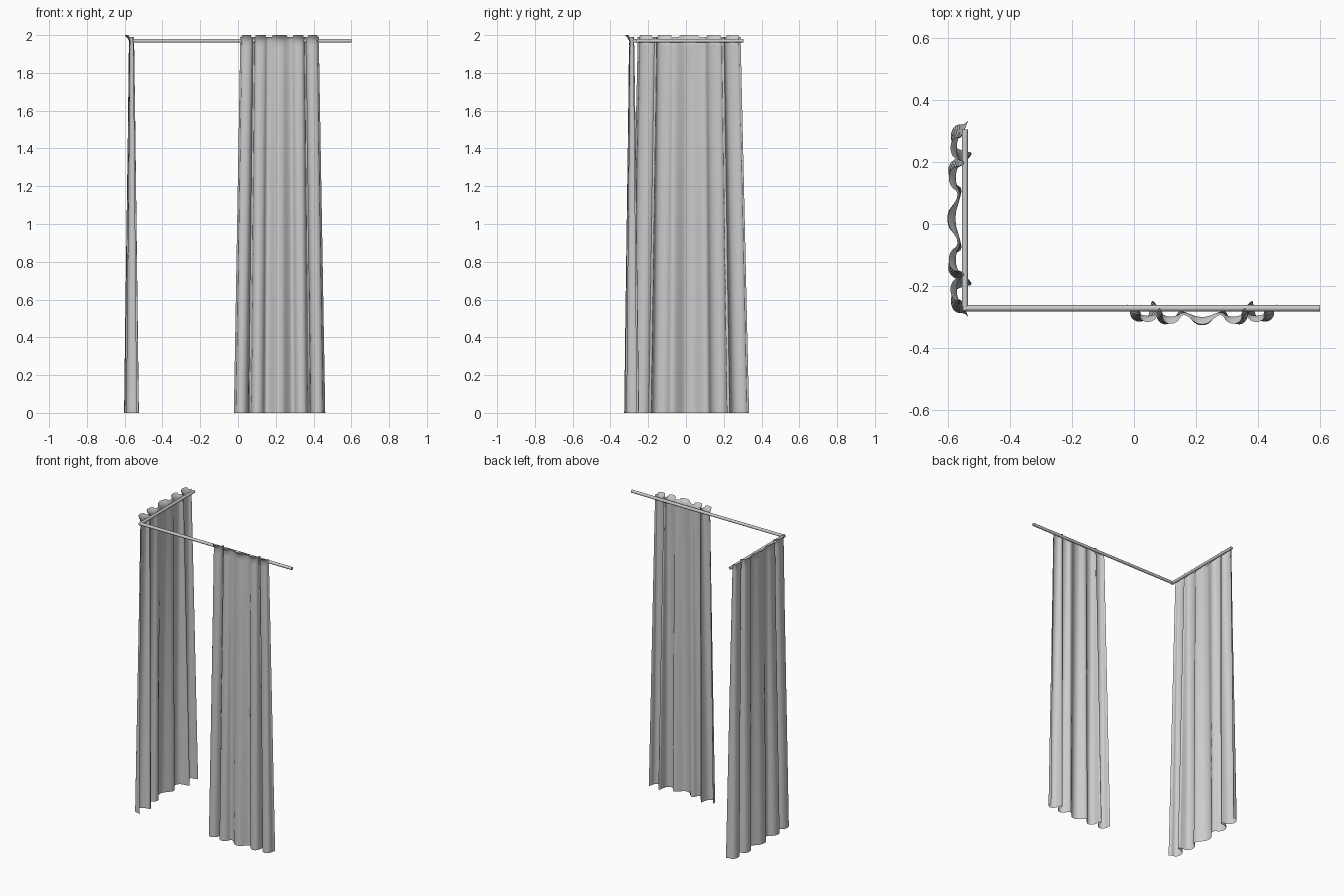
import bpy, bmesh, math
from mathutils import Vector, Matrix

if "Cube" in bpy.data.objects:
    bpy.data.objects.remove(bpy.data.objects["Cube"])

# Half of the pleat section: (position along the rail 0..1, outward depth 0..1)
HALF = [(0, 1), (.09, .92), (.17, .66), (.25, .43), (.32, .45), (.37, .75),
        (.44, .93), (.53, .94), (.60, .72), (.625, .3), (.635, .05), (.675, .0),
        (.69, .3), (.73, .66), (.81, .84), (.90, .80), (.955, .6), (.965, .3), (1, .12)]
SECTION = [(-u, d) for u, d in reversed(HALF[1:])] + HALF

# Rows up the cloth: (z, width factor, inner offset, fold depth)
ROWS = [(0, 1, 0, .077), (.5, .964, .006, .065), (1, .929, .012, .052),
        (1.5, .893, .018, .039), (1.94, .862, .024, .028), (1.968, .858, .026, .024),
        (1.985, .86, .025, .035), (1.997, .862, .024, .050)]


def smooth_path(pts, steps=3):
    """Catmull-Rom resampling of the pleat section."""
    out = []
    p = [Vector(q) for q in pts]
    p = [p[0]] + p + [p[-1]]
    for i in range(1, len(p) - 2):
        a, b, c, d = p[i - 1:i + 3]
        for s in range(steps):
            t = s / steps
            out.append(.5 * (2 * b + (c - a) * t + (2 * a - 5 * b + 4 * c - d) * t * t
                             + (3 * b - a - 3 * c + d) * t ** 3))
    return out + [p[-1]]


def finish(name, bm, angle):
    me = bpy.data.meshes.new(name)
    bm.to_mesh(me)
    bm.free()
    ob = bpy.data.objects.new(name, me)
    bpy.context.collection.objects.link(ob)
    bpy.ops.object.select_all(action='DESELECT')
    ob.select_set(True)
    bpy.context.view_layer.objects.active = ob
    bpy.ops.object.shade_smooth_by_angle(angle=math.radians(angle))
    return ob


def curtain(name, centre, along, outward, half_width):
    bm = bmesh.new()
    path = smooth_path(SECTION)
    grid = []
    for z, w, off, depth in ROWS:
        row = []
        for u, d in path:
            co = centre + along * (u * w * half_width) + outward * (off + depth * d)
            # the gathered top edge dips a little in the valleys
            zz = z + (.003 if d > .6 else -.006) if z > 1.99 else z
            row.append(bm.verts.new((co.x, co.y, zz)))
        grid.append(row)
    for lo, hi in zip(grid, grid[1:]):
        for i in range(len(path) - 1):
            bm.faces.new((lo[i], lo[i + 1], hi[i + 1], hi[i]))
    return finish(name, bm, 40)


def rail(name, start, end, radius=.01):
    a, b = Vector(start), Vector(end)
    rot = (b - a).to_track_quat('Z', 'Y').to_matrix().to_4x4()
    bm = bmesh.new()
    bmesh.ops.create_cone(bm, cap_ends=True, segments=16, radius1=radius, radius2=radius,
                          depth=(b - a).length, matrix=Matrix.Translation((a + b) / 2) @ rot)
    return finish(name, bm, 40)


# Corner rail in two runs
rail("front_rail", (-.552, -.272, 1.97), (.6, -.272, 1.97))
rail("side_rail", (-.546, -.28, 1.97), (-.546, .305, 1.97))

# Pleated curtains
curtain("front_curtain", Vector((.22, -.25, 0)), Vector((1, 0, 0)), Vector((0, -1, 0)), .242)
curtain("side_curtain", Vector((-.526, .017, 0)), Vector((0, -1, 0)), Vector((-1, 0, 0)), .317)
